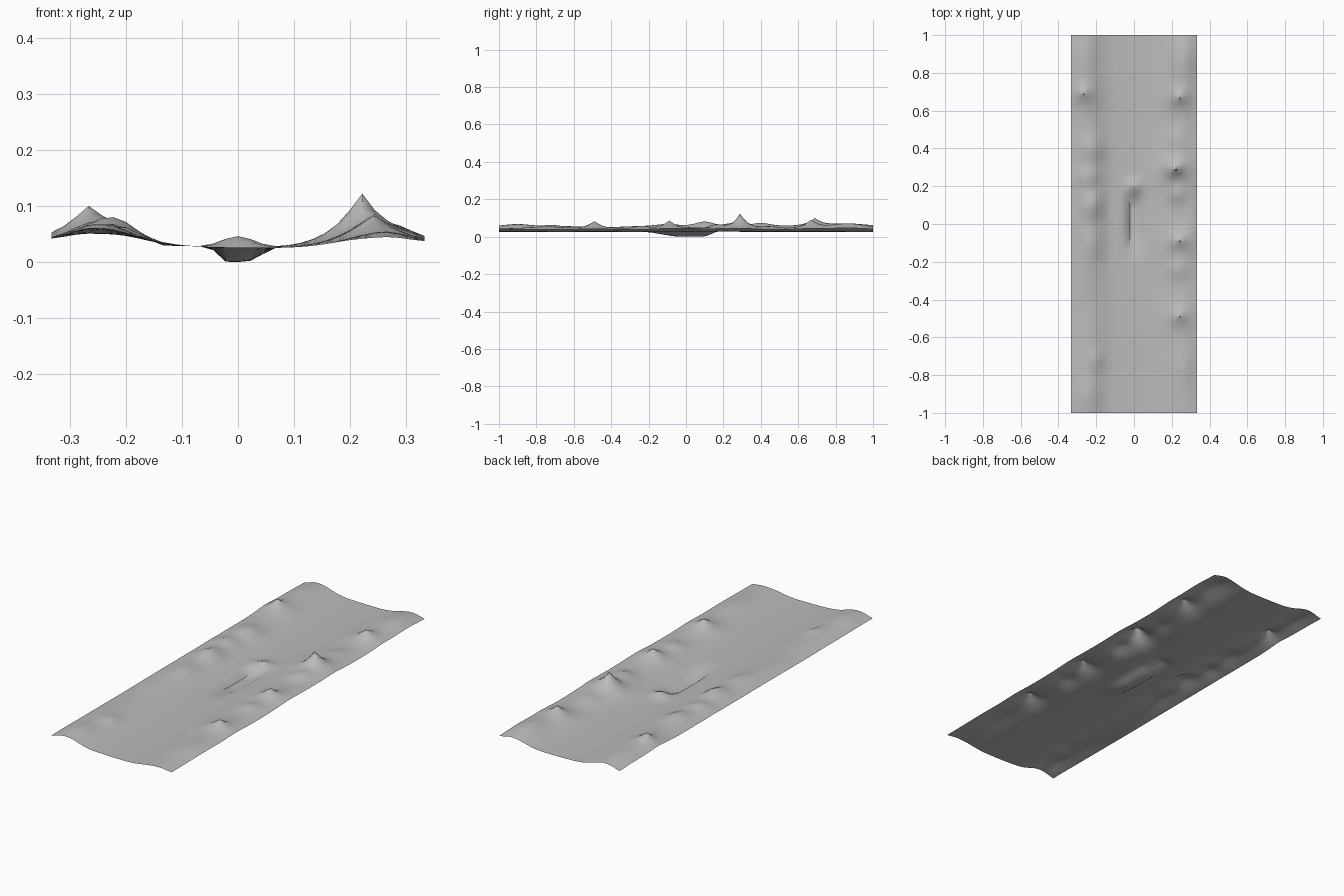
import bpy, bmesh
from math import exp, radians

if "Cube" in bpy.data.objects:
    bpy.data.objects.remove(bpy.data.objects["Cube"], do_unlink=True)

HALF_W, COLS, ROWS = 0.333, 30, 90

# Valley cross-section: (x, z)
SECTION = [(-0.333, 0.042), (-0.27, 0.06), (-0.22, 0.057), (-0.15, 0.036),
           (-0.1, 0.029), (0, 0.026), (0.1, 0.026), (0.15, 0.031),
           (0.2, 0.04), (0.27, 0.046), (0.333, 0.037)]

# Sharp peaks: x, y, height, radius
PEAKS = [(-0.267, 0.69, 0.042, 0.075), (0.24, 0.67, 0.05, 0.075),
         (0.22, 0.29, 0.085, 0.075), (0.24, -0.09, 0.047, 0.07),
         (0.24, -0.49, 0.044, 0.07)]

# Rounded mounds: x, y, height, x radius, y radius
MOUNDS = [(-0.22, 0.1, 0.025, 0.05, 0.07), (-0.22, 0.4, 0.018, 0.06, 0.07),
          (-0.24, 0.25, 0.015, 0.06, 0.05), (-0.22, -0.1, 0.012, 0.05, 0.08),
          (-0.2, -0.72, 0.012, 0.035, 0.05), (-0.24, -0.9, 0.01, 0.06, 0.08),
          (-0.25, -0.45, -0.008, 0.06, 0.15), (0.23, 0.16, 0.02, 0.045, 0.05),
          (0.23, -0.24, 0.015, 0.05, 0.05), (0.26, 0.87, 0.026, 0.07, 0.13),
          (0.22, 0.45, 0.012, 0.05, 0.06), (0.26, -0.75, 0.01, 0.06, 0.12),
          (-0.27, 0.87, 0.012, 0.06, 0.12), (0, 0.2, 0.02, 0.04, 0.035),
          (0.31, 0.05, 0.008, 0.03, 0.2)]


def section(x):
    for (x0, z0), (x1, z1) in zip(SECTION, SECTION[1:]):
        if x <= x1:
            t = max(0, (x - x0) / (x1 - x0))
            return z0 + (z1 - z0) * t
    return SECTION[-1][1]


def fade(value, start, end):
    t = min(1, max(0, (value - start) / (end - start)))
    return t * t * (3 - 2 * t)


def height(x, y):
    z = (section(x - 0.015) + section(x) + section(x + 0.015)) / 3
    for px, py, h, r in PEAKS:
        d = ((x - px) ** 2 + (y - py) ** 2) ** 0.5
        z += h * exp(-1.7 * d / r)
    for mx, my, h, rx, ry in MOUNDS:
        z += h * exp(-((x - mx) / rx) ** 2 - ((y - my) / ry) ** 2)
    # Sunken pit with a steep left bank
    across = fade(x, -0.055, -0.02) * (1 - fade(x, 0.01, 0.075))
    along = fade(y, -0.24, -0.02) * (1 - fade(y, 0.08, 0.19))
    z -= 0.026 * across * along
    # Shallow ditch along the left bank
    z -= 0.004 * exp(-((x + 0.13) / 0.02) ** 2 - ((y - 0.02) / 0.3) ** 2)
    return max(0, z)


# Ground material
ground = bpy.data.materials.new("ground grey")
ground.use_nodes = True
colour = (0.5, 0.5, 0.5, 1)
ground.diffuse_color = colour
ground.node_tree.nodes["Principled BSDF"].inputs["Base Color"].default_value = colour

# Valley terrain sheet
bm = bmesh.new()
bmesh.ops.create_grid(bm, x_segments=COLS, y_segments=ROWS, size=1)
for v in bm.verts:
    v.co.x *= HALF_W
    v.co.z = height(v.co.x, v.co.y)
low = min(v.co.z for v in bm.verts)
for v in bm.verts:
    v.co.z -= low
mesh = bpy.data.meshes.new("valley_terrain")
bm.to_mesh(mesh)
bm.free()
mesh.materials.append(ground)
terrain = bpy.data.objects.new("valley_terrain", mesh)
bpy.context.collection.objects.link(terrain)
bpy.context.view_layer.objects.active = terrain
terrain.select_set(True)
bpy.ops.object.shade_smooth_by_angle(angle=radians(30))
